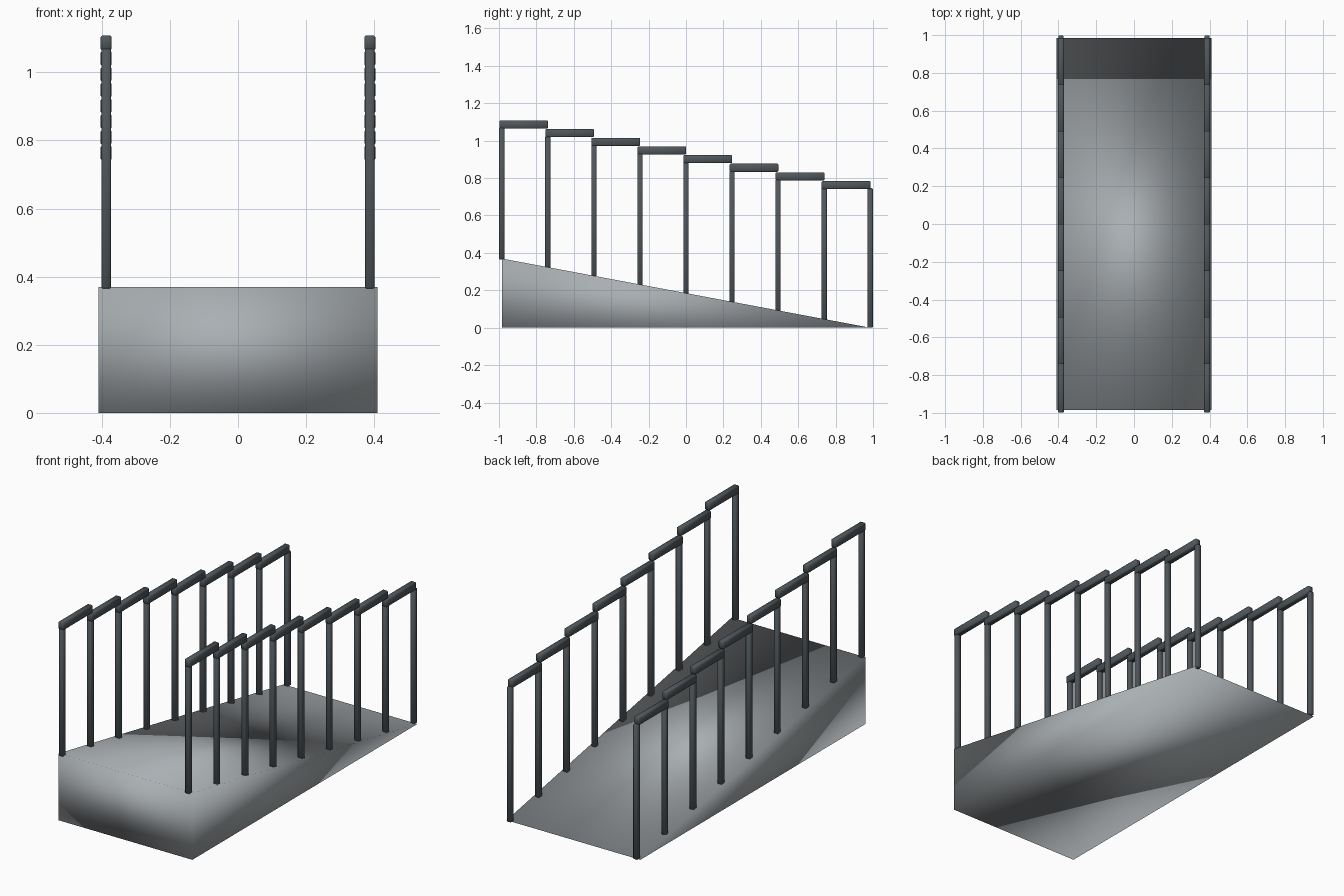
import bpy
import bmesh
from mathutils import Matrix, Vector

cube = bpy.data.objects.get("Cube")
if cube:
    bpy.data.objects.remove(cube, do_unlink=True)


def material(name, colour):
    mat = bpy.data.materials.new(name)
    mat.use_nodes = True
    mat.diffuse_color = colour
    mat.node_tree.nodes["Principled BSDF"].inputs["Base Color"].default_value = colour
    return mat


CONCRETE = material("ramp grey", (0.40, 0.43, 0.45, 1))
METAL = material("railing dark grey", (0.08, 0.095, 0.105, 1))


def add_object(name, bm, mat):
    bmesh.ops.recalc_face_normals(bm, faces=bm.faces)
    for face in bm.faces:
        face.smooth = True
    mesh = bpy.data.meshes.new(name)
    bm.to_mesh(mesh)
    bm.free()
    mesh.materials.append(mat)
    obj = bpy.data.objects.new(name, mesh)
    bpy.context.collection.objects.link(obj)
    return obj


def bar(name, low, high):
    """Softly rounded square bar between two corners."""
    low, high = Vector(low), Vector(high)
    bm = bmesh.new()
    bmesh.ops.create_cube(bm, size=1, matrix=Matrix.Translation((low + high) / 2)
                          @ Matrix.Diagonal((*(high - low), 1)))
    bmesh.ops.bevel(bm, geom=bm.edges[:], offset=0.004, segments=1, affect='EDGES')
    add_object(name, bm, METAL)


# Wedge ramp, extruded from its side profile
HALF_W, HALF_L, RISE = 0.41, 0.985, 0.37
bm = bmesh.new()
profile = [(-HALF_L, 0), (HALF_L, 0), (-HALF_L, RISE)]
side = bm.faces.new([bm.verts.new((-HALF_W, y, z)) for y, z in profile])
new = bmesh.ops.extrude_face_region(bm, geom=[side])["geom"]
bmesh.ops.translate(bm, vec=(2 * HALF_W, 0, 0),
                    verts=[v for v in new if isinstance(v, bmesh.types.BMVert)])
add_object("ramp", bm, CONCRETE)

# Stepped handrails with upright posts on both sides
BAYS = 8
STEP, DROP = 2 * HALF_L / BAYS, RISE / BAYS
RAIL_BOTTOM, RAIL_H = 1.065, 0.043
for label, sign in (("left", 1), ("right", -1)):
    x = sign * 0.387
    for i in range(BAYS + 1):
        y = -HALF_L + i * STEP
        foot = RISE - i * DROP
        top = RAIL_BOTTOM - min(i, BAYS - 1) * DROP
        bar(f"{label}_post_{i + 1}", (x - 0.014, y - 0.014, max(foot - 0.005, 0)),
            (x + 0.014, y + 0.014, top + 0.005))
        if i < BAYS:
            z = RAIL_BOTTOM - i * DROP
            bar(f"{label}_rail_{i + 1}", (x - 0.016, y - 0.013, z),
                (x + 0.016, y + STEP + 0.001, z + RAIL_H))
